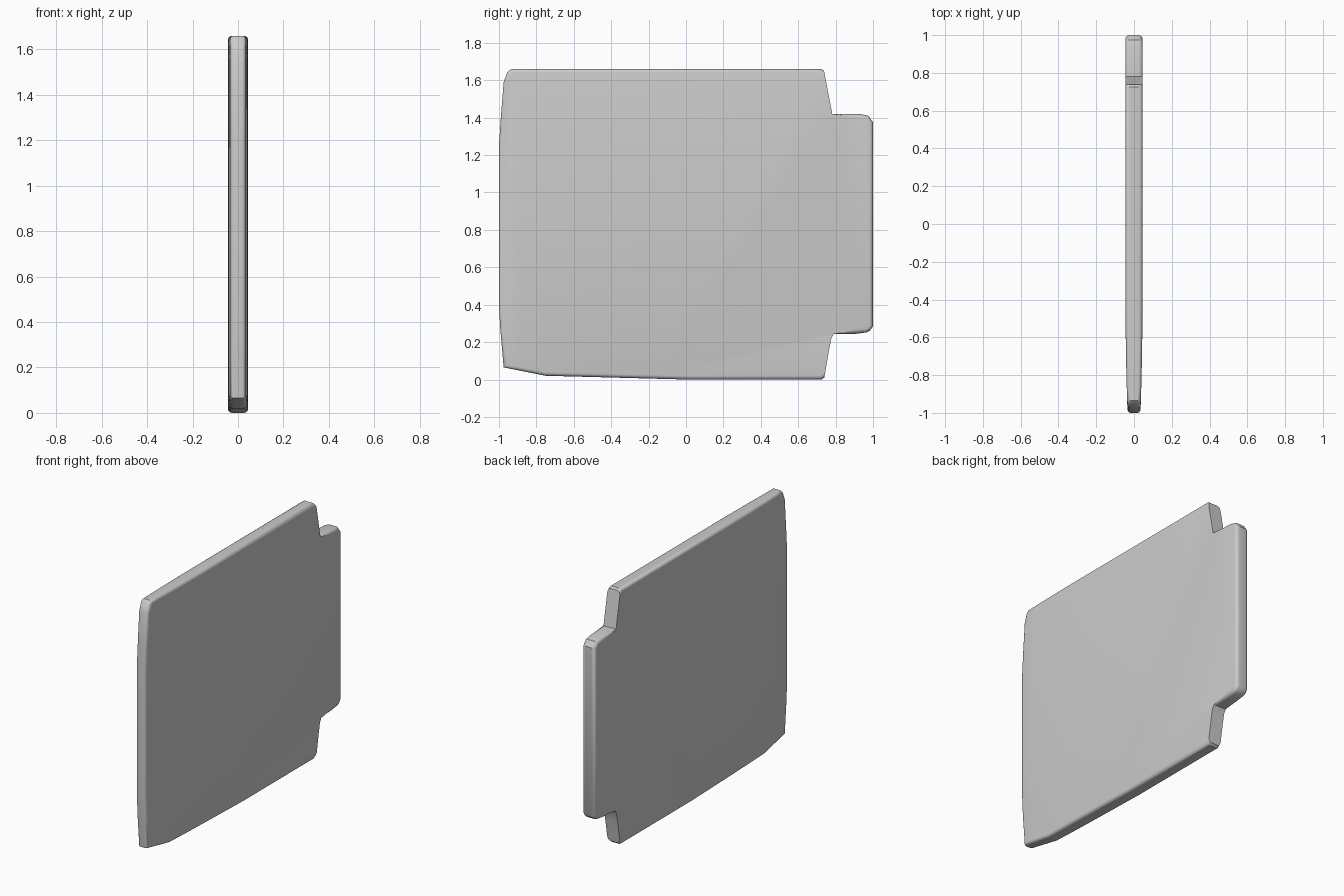
import bpy, bmesh
from mathutils import Vector

if "Cube" in bpy.data.objects:
    bpy.data.objects.remove(bpy.data.objects["Cube"])

HALF = 0.045  # half thickness

# Side outline (y, z), counter-clockwise from lower front corner
outline = [(-0.975, 0.065), (-0.75, 0.02), (-0.15, 0.004), (0.0, 0.0),
           (0.725, 0.0), (0.74, 0.012), (0.765, 0.16), (0.777, 0.22), (0.79, 0.243),
           (0.9, 0.243), (0.965, 0.252), (0.985, 0.262), (1.0, 0.285),
           (1.0, 1.375), (0.975, 1.41), (0.93, 1.42), (0.782, 1.42),
           (0.738, 1.65), (0.725, 1.66), (-0.935, 1.66), (-0.955, 1.643),
           (-0.975, 1.59), (-0.99, 1.40), (-1.0, 1.25), (-1.0, 0.40), (-0.993, 0.27)]

bm = bmesh.new()
face = bm.faces.new([bm.verts.new((-HALF, y, z)) for y, z in outline])
ext = bmesh.ops.extrude_face_region(bm, geom=[face])
moved = [g for g in ext["geom"] if isinstance(g, bmesh.types.BMVert)]
bmesh.ops.translate(bm, vec=(2 * HALF, 0, 0), verts=moved)
bmesh.ops.recalc_face_normals(bm, faces=bm.faces)


# Round the rim, leaving the two slanted notch walls crisp
def on_rim(e):
    a, b = (v.co for v in e.verts)
    mid = (a + b) / 2
    in_notch = 0.73 < mid.y < 0.79 and abs(b.z - a.z) > 0.015
    return abs(a.x - b.x) < 1e-5 and not in_notch


bmesh.ops.bevel(bm, geom=[e for e in bm.edges if on_rim(e)], offset=0.02,
                offset_type='OFFSET', segments=4, profile=0.5,
                affect='EDGES', clamp_overlap=False)

# Cut the broad faces into bands and thin the panel towards the front edge
for y in (-0.4, -0.6, -0.75, -0.88):
    bmesh.ops.bisect_plane(bm, geom=bm.verts[:] + bm.edges[:] + bm.faces[:],
                           plane_co=Vector((0, y, 0)), plane_no=Vector((0, 1, 0)))
for v in bm.verts:
    t = max(0.0, (-0.4 - v.co.y) / 0.6)
    v.co.x *= 1 - 0.24 * t * t
bmesh.ops.recalc_face_normals(bm, faces=bm.faces)

mesh = bpy.data.meshes.new("panel")
bm.to_mesh(mesh)
bm.free()
panel = bpy.data.objects.new("panel", mesh)
bpy.context.collection.objects.link(panel)
bpy.context.view_layer.objects.active = panel
panel.select_set(True)
bpy.ops.object.shade_smooth_by_angle(angle=0.6)
